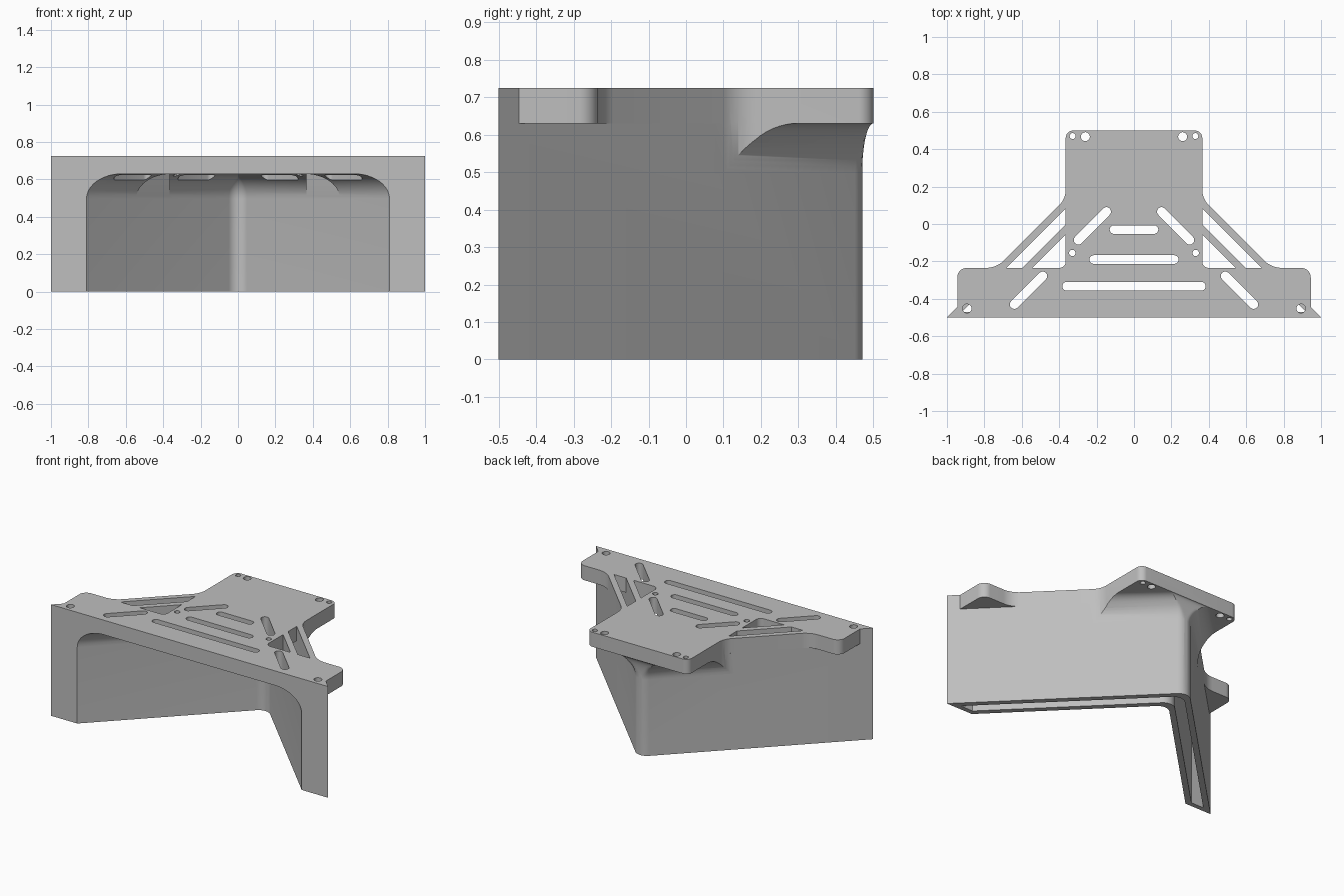
import bpy, bmesh
from math import sin, cos, pi, tan, sqrt
from mathutils import Vector

if "Cube" in bpy.data.objects:
    bpy.data.objects.remove(bpy.data.objects["Cube"])

TOP, UNDER, TIP = 0.725, 0.63, -0.5   # plate top, plate underside, front edge
R = 0.134                             # fillet between walls and plate


def rounded(corners, steps=8):
    """Polygon from (x, y, radius) corners."""
    out = []
    for i, (x, y, r) in enumerate(corners):
        p = Vector((x, y))
        if r == 0:
            out.append((x, y))
            continue
        a = (Vector(corners[i - 1][:2]) - p).normalized()
        b = (Vector(corners[(i + 1) % len(corners)][:2]) - p).normalized()
        half = a.angle(b) / 2
        centre = p + (a + b).normalized() * (r / sin(half))
        s = p + a * (r / tan(half)) - centre
        e = p + b * (r / tan(half)) - centre
        for k in range(steps + 1):
            v = s.lerp(e, k / steps).normalized() * r + centre
            out.append((v.x, v.y))
    return out


def mirrored(corners):
    return corners + [(-x, *rest) for x, *rest in reversed(corners)]


def chevron(c, r, end, steps=10):
    """Right-angled path whose arms lie on |x| + y = c, with a rounded apex."""
    arc = [pi / 4 + pi / 2 * k / steps for k in range(steps + 1)]
    mid = [(r * cos(a), c - r * sqrt(2) + r * sin(a)) for a in arc]
    return [(c - end, end)] + mid + [(end - c, end)]


def capsule(x1, y1, x2, y2, r, steps=10):
    a, b = Vector((x1, y1)), Vector((x2, y2))
    u = (b - a).normalized() if (b - a).length else Vector((1, 0))
    n = Vector((-u.y, u.x))
    out = []
    for centre, sign in ((b, 1), (a, -1)):
        for k in range(steps + 1):
            t = -pi / 2 + pi * k / steps
            v = centre + sign * r * (u * cos(t) + n * sin(t))
            if not out or (v - Vector(out[-1])).length > 1e-5:
                out.append((v.x, v.y))
    if (Vector(out[0]) - Vector(out[-1])).length < 1e-5:
        out.pop()
    return out


def finish(name, bm):
    bmesh.ops.recalc_face_normals(bm, faces=bm.faces)
    mesh = bpy.data.meshes.new(name)
    bm.to_mesh(mesh)
    bm.free()
    ob = bpy.data.objects.new(name, mesh)
    bpy.context.collection.objects.link(ob)
    return ob


def prisms(name, polys, z0, z1):
    bm = bmesh.new()
    for poly in polys:
        face = bm.faces.new([bm.verts.new((x, y, z0)) for x, y in poly])
        ext = bmesh.ops.extrude_face_region(bm, geom=[face])
        top = [g for g in ext["geom"] if isinstance(g, bmesh.types.BMVert)]
        bmesh.ops.translate(bm, verts=top, vec=(0, 0, z1 - z0))
    return finish(name, bm)


def fillet(name, side, end):
    """Concave fillet swept along a wall; side is 1 outside, -1 inside."""
    profile = [(-0.02, UNDER + 0.02), (-0.02, UNDER - R)]
    for k in range(13):
        t = pi / 2 * k / 12
        profile.append((R - R * cos(t), UNDER - R + R * sin(t)))
    profile.append((R, UNDER + 0.02))
    bm = bmesh.new()
    rows = []
    for d, z in profile:
        base = 0.5 if side > 0 else 0.31
        path = chevron(base + side * d * sqrt(2), max(0.07 + side * d, 0.002), end)
        limit = 0.47 + 0.03 * max(d, 0) / R
        rows.append([bm.verts.new((x, min(y, limit), z)) for x, y in path])
    for a, b in zip(rows, rows[1:] + rows[:1]):
        for i in range(len(a) - 1):
            bm.faces.new((a[i], a[i + 1], b[i + 1], b[i]))
    bm.faces.new([row[0] for row in rows])
    bm.faces.new([row[-1] for row in reversed(rows)])
    return finish(name, bm)


def boolean(target, tool, op):
    mod = target.modifiers.new(op.lower(), "BOOLEAN")
    mod.operation, mod.solver, mod.object = op, "EXACT", tool
    bpy.context.view_layer.objects.active = target
    bpy.ops.object.modifier_apply(modifier=mod.name)
    bpy.data.objects.remove(tool)


# Top plate outline
outline = mirrored([(1, TIP, 0), (0.945, -0.445, 0), (0.945, -0.235, 0.05),
                    (0.735, -0.235, 0.14), (0.365, 0.135, 0.12), (0.365, 0.5, 0.04)])
bracket = prisms("corner_bracket", [rounded(outline)], UNDER, TOP)

# V-shaped wall
wall = prisms("wall", [chevron(0.5, 0.07, TIP) + chevron(0.31, 0.07, TIP)[::-1]], 0, UNDER)
boolean(bracket, wall, "UNION")

# Fillets under the plate, the outer one trimmed to the rear tongue
outer = fillet("outer_fillet", 1, 0)
tongue = mirrored([(0.45, 0.05, 0), (0.365, 0.135, 0.12), (0.365, 0.6, 0)])
boolean(outer, prisms("tongue_trim", [rounded(tongue)], 0.4, 0.8), "INTERSECT")
boolean(bracket, outer, "UNION")
boolean(bracket, fillet("inner_fillet", -1, TIP), "UNION")

# Hollow inside the wall, open at the bottom
hollow = [chevron(0.45, 0.07, -0.47) + chevron(0.36, 0.07, -0.47)[::-1]]
boolean(bracket, prisms("hollow", hollow, -0.1, UNDER), "DIFFERENCE")

# Slots, screw holes and triangular windows through plate and fillets
deep = [capsule(-w, y, w, y, 0.023) for w, y in ((0.36, -0.333), (0.215, -0.19), (0.107, -0.03))]
shallow = []
for s in (1, -1):
    deep.append(capsule(s * 0.147, 0.066, s * 0.298, -0.086, 0.024))
    deep.append(capsule(s * 0.488, -0.278, s * 0.64, -0.43, 0.024))
    for x, y, r in ((0.33, -0.155, 0.017), (0.26, 0.467, 0.024), (0.328, 0.47, 0.016)):
        deep.append(capsule(s * x, y, s * x, y, r))
    window = [(0.365, -0.057, 0), (0.365, -0.235, 0.035), (0.543, -0.235, 0)]
    deep.append([(s * x, y) for x, y in rounded(window)])
    shallow.append([(s * x, y) for x, y in
                    ((0.365, -0.004), (0.596, -0.235), (0.684, -0.235), (0.365, 0.084))])
    shallow.append(capsule(s * 0.893, -0.452, s * 0.893, -0.452, 0.024))
boolean(bracket, prisms("deep_cuts", deep, 0.45, 0.8), "DIFFERENCE")
boolean(bracket, prisms("shallow_cuts", shallow, 0.6, 0.8), "DIFFERENCE")

# Single grey finish
grey = bpy.data.materials.new("light_grey")
grey.use_nodes = True
colour = (0.52, 0.52, 0.52, 1)
grey.diffuse_color = colour
grey.node_tree.nodes["Principled BSDF"].inputs["Base Color"].default_value = colour
bracket.data.materials.clear()
bracket.data.materials.append(grey)
for poly in bracket.data.polygons:
    poly.material_index = 0

bpy.ops.object.select_all(action="DESELECT")
bracket.select_set(True)
bpy.context.view_layer.objects.active = bracket
bpy.ops.object.shade_smooth_by_angle(angle=pi / 6)
